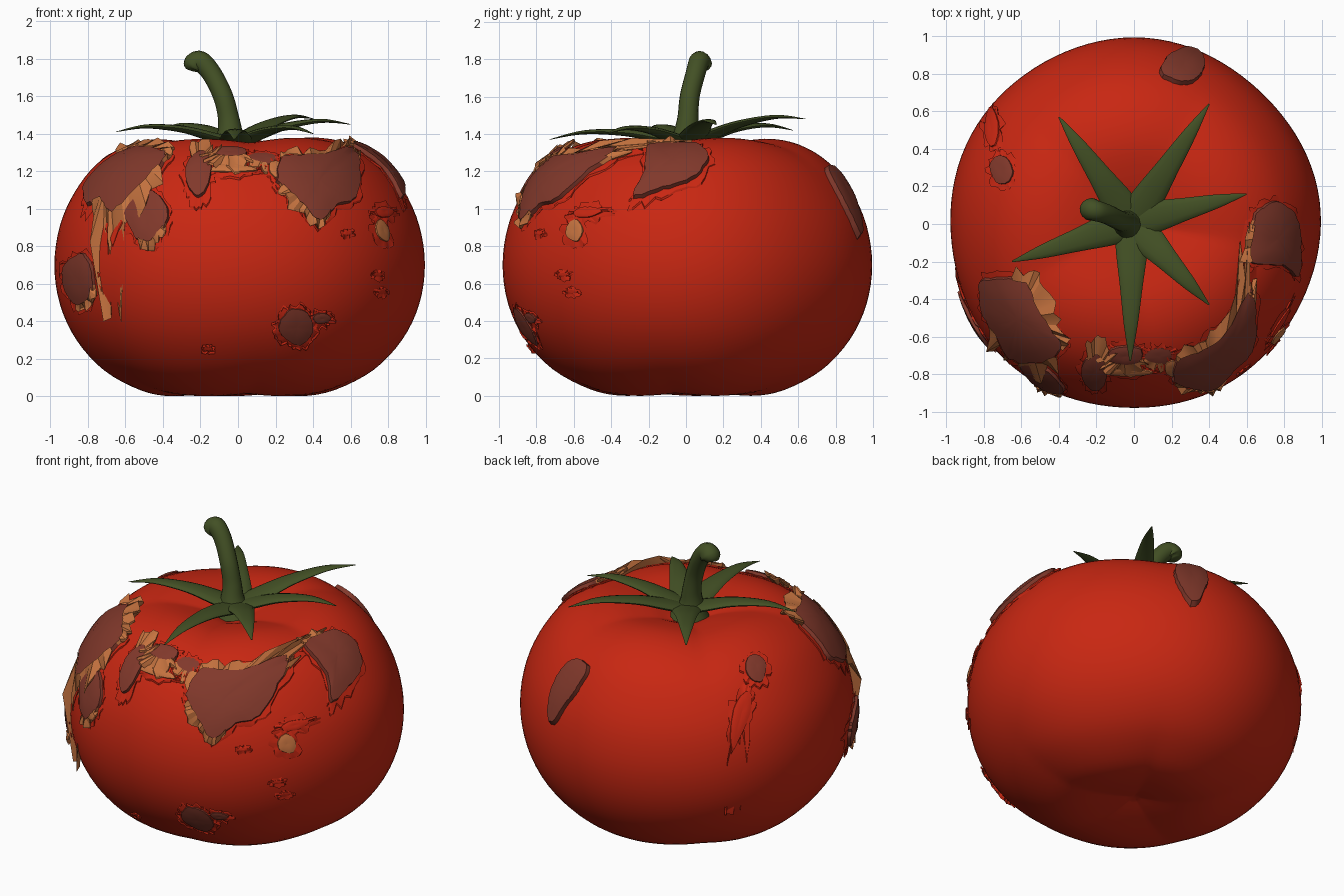
import bpy, bmesh, math, random
from mathutils import Vector
from mathutils.bvhtree import BVHTree

random.seed(4)
if "Cube" in bpy.data.objects:
    bpy.data.objects.remove(bpy.data.objects["Cube"])


def material(name, rgb):
    mat = bpy.data.materials.new(name)
    mat.use_nodes = True
    mat.diffuse_color = (*rgb, 1)
    bsdf = next(n for n in mat.node_tree.nodes if n.type == 'BSDF_PRINCIPLED')
    bsdf.inputs["Base Color"].default_value = (*rgb, 1)
    return mat


RED = material("red_skin", (.58, .02, .006))
BROWN = material("brown_flesh", (.22, .04, .024))
ORANGE = material("orange_flesh", (.56, .17, .05))
GREEN = material("stalk_green", (.055, .08, .018))


def finish(name, bm, mats, angle=50):
    bmesh.ops.recalc_face_normals(bm, faces=bm.faces)
    mesh = bpy.data.meshes.new(name)
    bm.to_mesh(mesh)
    bm.free()
    obj = bpy.data.objects.new(name, mesh)
    bpy.context.collection.objects.link(obj)
    for m in mats:
        mesh.materials.append(m)
    bpy.ops.object.select_all(action='DESELECT')
    bpy.context.view_layer.objects.active = obj
    obj.select_set(True)
    bpy.ops.object.shade_smooth_by_angle(angle=math.radians(angle))
    return obj


def spline(pts, steps, closed=False):
    """Smooth curve through the points."""
    pts = [Vector(p) for p in pts]
    n = len(pts)
    get = (lambda i: pts[i % n]) if closed else (lambda i: pts[max(0, min(n - 1, i))])
    out = []
    for i in range(n if closed else n - 1):
        a, b, c, d = (get(i + k) for k in (-1, 0, 1, 2))
        for s in range(steps):
            t = s / steps
            out.append(b + (c - a) * t / 2 + (a * 2 - b * 5 + c * 4 - d) * t * t / 2
                       + (b * 3 - a - c * 3 + d) * t ** 3 / 2)
    return out if closed else out + [pts[-1]]


def bridge(bm, a, b, closed=True):
    n = len(a)
    return [bm.faces.new((a[i], a[(i + 1) % n], b[(i + 1) % n], b[i]))
            for i in range(n if closed else n - 1)]


# Fruit body: lobed lathe with dimples at both ends
profile = spline([(.02, 1.27), (.1, 1.285), (.22, 1.33), (.42, 1.365), (.6, 1.335), (.76, 1.24),
                  (.88, 1.09), (.96, .91), (.99, .7), (.96, .49), (.87, .3), (.72, .14),
                  (.52, .035), (.35, .005), (.17, .025), (.02, .06)], 4)


def body_point(r, z, a):
    lobe = math.sin(5 * a + .6) * .5 + math.sin(3 * a + 2) * .5
    mid = math.sin(math.pi * min(1, r))
    groove = abs(math.sin(2.5 * a + .4)) - .6
    rr = r * (1 + .012 * lobe - .002)
    return Vector((rr * math.cos(a), rr * math.sin(a),
                   z + .025 * mid * groove * (1 if z > .7 else -.6) + .012 * rr * math.cos(a) * (z > .7) * mid))


bm = bmesh.new()
rings = [[bm.verts.new(body_point(p.x, p.y, math.tau * i / 100)) for i in range(100)] for p in profile]
for a, b in zip(rings, rings[1:]):
    bridge(bm, a, b)
bm.faces.new(rings[0])
bm.faces.new(rings[-1])
low = min(v.co.z for v in bm.verts)
bmesh.ops.translate(bm, verts=bm.verts, vec=(0, 0, -low))
bmesh.ops.recalc_face_normals(bm, faces=bm.faces)
skin = BVHTree.FromBMesh(bm)
finish("fruit_body", bm, [RED], 80)

# Each facing: placing a flat point, and the direction it is dropped onto the skin
FACING = {
    "front": (lambda p: Vector((p.x, -2, p.y)), Vector((0, 1, 0))),
    "side": (lambda p: Vector((2, p.x, p.y)), Vector((-1, 0, 0))),
    "top": (lambda p: Vector((p.x, p.y, 2)), Vector((0, 0, -1))),
}


def drop(facing, p, height):
    place, way = FACING[facing]
    start = place(p)
    hit, normal, _, _ = skin.ray_cast(start, way)
    if hit is None:
        hit, normal, _, _ = skin.find_nearest(start + way * 1.6)
    return hit + normal * height


def blob(x, y, rx, ry, count=9):
    return [(x + rx * random.uniform(.8, 1.1) * math.cos(math.tau * i / count),
             y + ry * random.uniform(.8, 1.1) * math.sin(math.tau * i / count)) for i in range(count)]


def ribbon(name, facing, edge, centre, width, height, mat):
    """Jagged peeled strip that follows an edge."""
    bm = bmesh.new()
    inner, outer = [], []
    for i, p in enumerate(edge):
        out = (p - centre).normalized()
        reach = width * random.uniform(.15, 1) * (1 if 0 < i < len(edge) - 1 else .1)
        inner.append(bm.verts.new(drop(facing, p - out * .012, height * .9)))
        outer.append(bm.verts.new(drop(facing, p + out * reach, height * random.uniform(.2, 1.3))))
    under = [bm.verts.new(v.co + Vector((0, 0, -.012))) for v in outer]
    foot = [bm.verts.new(drop(facing, p, -.01)) for p in edge]
    for a, b in ((inner, outer), (outer, under), (under, foot)):
        bridge(bm, a, b, closed=False)
    finish(name, bm, [mat], 25)


def patch(name, facing, outline, flaps=(), width=.07, height=.03, mat=BROWN, torn=.04):
    """Raised scab with a ragged rim; flaps are start and end fractions of the outline."""
    edge = spline([(x, y, 0) for x, y in outline], 5, closed=True)
    centre = sum(edge, Vector()) / len(edge)
    edge = [centre + (p - centre) * random.uniform(.97, 1.03) for p in edge]
    n = len(edge)
    bm = bmesh.new()
    loops = [[bm.verts.new(drop(facing, centre.lerp(p, f), h)) for p in edge]
             for f, h in ((.08, height), (.4, height * 1.1), (.75, height), (.97, height * .9), (1.03, -.01))]
    bm.faces.new(loops[0])
    for a, b in zip(loops, loops[1:]):
        faces = bridge(bm, a, b)
    for i, f in enumerate(faces):
        f.material_index = int(any(s <= i / n <= e for s, e in flaps))
    finish(name, bm, [mat, ORANGE], 40)
    for k, (s, e) in enumerate(flaps):
        arc = [edge[i % n] for i in range(int(s * n), int(e * n) + 1)]
        ribbon(f"{name}_flap_{k + 1}", facing, arc, centre, width, height * 1.3, ORANGE)
    if torn:
        ribbon(name + "_torn_skin", facing, edge + edge[:1], centre, torn, .012, RED)


# Large scabs
patch("large_front_scab", "front",
      [(.2, 1.15), (.22, 1.25), (.35, 1.27), (.48, 1.28), (.6, 1.31), (.64, 1.2),
       (.62, 1.05), (.52, 1.01), (.42, .92), (.33, 1), (.25, 1.08)],
      [(.1, .42), (.68, .95)], .05, .035)
patch("right_shoulder_scab", "top",
      [(-.8, -.3), (-.68, -.28), (-.56, -.3), (-.5, -.42), (-.42, -.55), (-.37, -.65),
       (-.5, -.73), (-.65, -.7), (-.72, -.58), (-.8, -.45)],
      [(.15, .5), (.55, .85)], .09, .035)
patch("left_shoulder_scab", "top",
      [(.61, -.2), (.62, 0), (.66, .08), (.76, .12), (.85, .03), (.87, -.12), (.86, -.28), (.78, -.22)],
      [(0, .14)], .06, .035)

# Smaller scabs
patch("right_front_scab", "front", blob(-.48, .95, .12, .14), [(.7, .95)], .03)
patch("right_lower_scab", "front", blob(-.83, .63, .09, .13), [(.75, .95)], .03)
patch("low_front_scab", "front", blob(.31, .37, .09, .1), [], .03, .02)
patch("low_front_chip", "front", blob(.44, .42, .05, .03, 6), [], .03, .02)
patch("back_scab", "top", blob(.26, .83, .13, .09), torn=0)
patch("right_back_scab", "top", blob(-.7, .28, .06, .08, 7), height=.02)
patch("brow_scab", "top", blob(-.21, -.77, .08, .1), [(.05, .35)], .09)
patch("brow_middle_scab", "top", blob(-.05, -.69, .1, .05), [(.5, .95)], .07)
patch("brow_left_scab", "top", blob(.13, -.7, .08, .05), [(.55, .8)], .04, .012)

# Loose flakes and peeled skin
patch("brow_flake", "top", blob(-.03, -.78, .13, .02, 7), mat=ORANGE, height=.02)
patch("bridge_flake", "top", blob(.2, -.76, .04, .05, 5), mat=ORANGE, height=.02)
patch("side_flake", "side", blob(-.59, .88, .05, .06, 5), mat=ORANGE, height=.02)
patch("side_peel", "front", blob(.77, .98, .05, .03, 6), mat=RED, height=.02)
patch("back_peel", "top", blob(-.75, .5, .04, .11, 7), mat=RED, height=.02, torn=.05)
for k, (x, z) in enumerate([(-.16, .26), (.74, .65), (.76, .56), (.58, .87)]):
    patch(f"small_nick_{k + 1}", "front", blob(x, z, .025, .015, 5), mat=RED, height=.012, torn=.02)


def loft(name, path, sizes, flat, ref, sides=12):
    """Tapered tube; flat squashes its thickness."""
    path, sizes = spline(path, 6), [s.x for s in spline([(s, 0) for s in sizes], 6)]
    bm = bmesh.new()
    loops = []
    for i, (p, s) in enumerate(zip(path, sizes)):
        tangent = (path[min(i + 1, len(path) - 1)] - path[max(i - 1, 0)]).normalized()
        side = tangent.cross(ref).normalized()
        up = side.cross(tangent)
        loops.append([bm.verts.new(p + side * s * math.cos(math.tau * k / sides)
                                   + up * s * flat * math.sin(math.tau * k / sides)) for k in range(sides)])
    for a, b in zip(loops, loops[1:]):
        bridge(bm, a, b)
    bm.faces.new(loops[0])
    bm.faces.new(loops[-1])
    finish(name, bm, [GREEN], 60)


# Hooked stalk
loft("stalk", [(-.03, 0, 1.29), (-.04, 0, 1.38), (-.05, .01, 1.48), (-.08, .02, 1.6), (-.14, .05, 1.72),
               (-.2, .07, 1.785), (-.235, .08, 1.765), (-.245, .085, 1.74)],
     [.12, .075, .057, .053, .053, .056, .06, .035], 1, Vector((0, 1, 0)), 16)

# Leafy crown: one tapering blade per tip
hub = Vector((-.01, .01, 1.345))
tips = [(-.4, .57, 1.42), (.4, .64, 1.48), (.6, .16, 1.45), (.4, -.43, 1.4), (-.02, -.73, 1.37), (-.65, -.2, 1.41)]
for k, tip in enumerate(tips):
    tip = Vector(tip)
    path = [hub.lerp(tip, f) + Vector((0, 0, lift))
            for f, lift in ((0, 0), (.2, .025), (.45, .05), (.75, .045), (1, 0))]
    loft(f"crown_leaf_{k + 1}", path, [.09, .085, .062, .036, .004], .3, Vector((0, 0, 1)))
